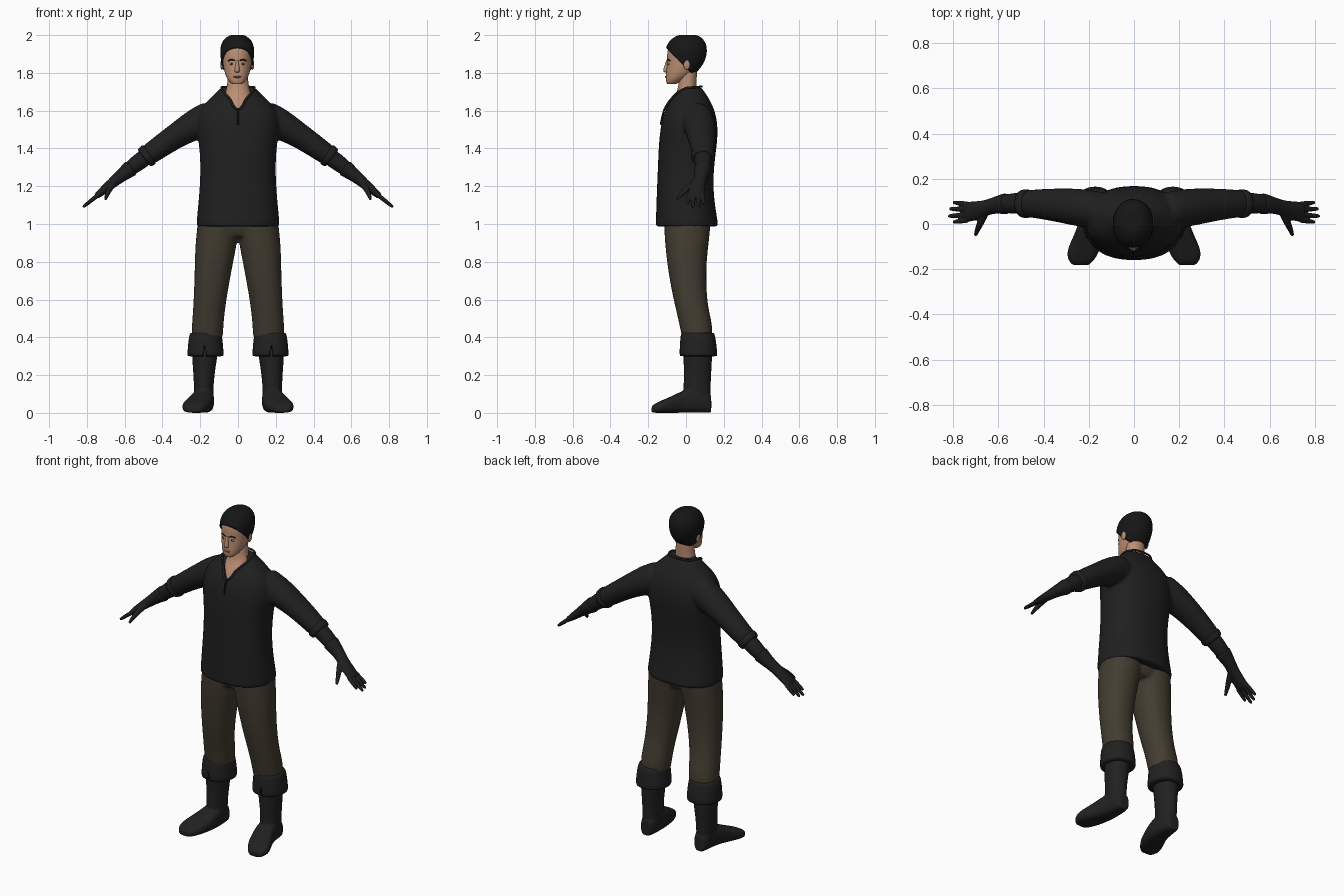
import bpy, bmesh, math
from mathutils import Vector

cube = bpy.data.objects.get("Cube")
if cube:
    bpy.data.objects.remove(cube, do_unlink=True)


def material(name, r, g, b):
    m = bpy.data.materials.new(name)
    m.use_nodes = True
    m.diffuse_color = (r, g, b, 1)
    bsdf = next(n for n in m.node_tree.nodes if n.type == 'BSDF_PRINCIPLED')
    bsdf.inputs["Base Color"].default_value = (r, g, b, 1)
    bsdf.inputs["Roughness"].default_value = 0.8
    return m


SHIRT = material("black cloth", .014, .014, .014)
PANTS = material("olive brown cloth", .056, .046, .03)
BOOT = material("dark leather", .015, .015, .015)
GLOVE = material("glove leather", .013, .013, .013)
HAIR = material("black hair", .008, .008, .008)
SKIN = material("tan skin", .5, .27, .17)
LIPS = material("lips", .32, .12, .09)
WHITE = material("eye white", .5, .47, .43)
IRIS = material("dark iris", .03, .02, .015)


def slab_rings(table, axis="z"):
    """Rings from bounds: (height, x0, x1, y0, y1), or (y, x0, x1, z0, z1)."""
    rings = []
    for h, a0, a1, b0, b1 in table:
        a, b, u, v = (a0 + a1) / 2, (b0 + b1) / 2, (a1 - a0) / 2, (b1 - b0) / 2
        if axis == "z":
            rings.append((Vector((a, b, h)), Vector((u, 0, 0)), Vector((0, v, 0))))
        else:
            rings.append((Vector((a, h, b)), Vector((u, 0, 0)), Vector((0, 0, v))))
    return rings


def limb_rings(table, side=1):
    """Rings across a path: (x, y, z, half thickness, half width)."""
    pts = [Vector((side * r[0], r[1], r[2])) for r in table]
    rings = []
    for i, r in enumerate(table):
        t = (pts[min(i + 1, len(pts) - 1)] - pts[max(i - 1, 0)]).normalized()
        v = Vector((0, 1, 0))
        v = (v - t * v.dot(t)).normalized()
        rings.append((pts[i], v.cross(t) * r[3], v * r[4]))
    return rings


def loft(bm, rings, square=1.0, seg=20):
    """Closed skin over rings; end rings are doubled to keep crisp ends."""
    def blend(p, q, k):
        return tuple(m.lerp(n, k) for m, n in zip(p, q))
    rings = ([rings[0], blend(rings[0], rings[1], .1)] + rings[1:-1]
             + [blend(rings[-1], rings[-2], .1), rings[-1]])
    loops = []
    for c, u, v in rings:
        loop = []
        for i in range(seg):
            a = math.tau * i / seg
            x, y = math.cos(a), math.sin(a)
            x = math.copysign(abs(x) ** square, x)
            y = math.copysign(abs(y) ** square, y)
            loop.append(bm.verts.new(c + u * x + v * y))
        loops.append(loop)
    for lo, hi in zip(loops, loops[1:]):
        for i in range(seg):
            j = (i + 1) % seg
            bm.faces.new((lo[i], lo[j], hi[j], hi[i]))
    bm.faces.new(loops[0][::-1])
    bm.faces.new(loops[-1])


def finish(name, bm, mat, subsurf=1, fuse=0, smooth=4, cutter=None, mirror=False):
    """Turn the mesh into an object; fuse is the voxel size that welds its parts."""
    bmesh.ops.recalc_face_normals(bm, faces=bm.faces[:])
    me = bpy.data.meshes.new(name)
    bm.to_mesh(me)
    bm.free()
    for p in me.polygons:
        p.use_smooth = True
    ob = bpy.data.objects.new(name, me)
    bpy.context.collection.objects.link(ob)
    me.materials.append(mat)
    if subsurf:
        m = ob.modifiers.new("round", 'SUBSURF')
        m.levels = m.render_levels = subsurf
    if fuse:
        m = ob.modifiers.new("weld", 'REMESH')
        m.mode, m.voxel_size, m.use_smooth_shade = 'VOXEL', fuse, True
        m = ob.modifiers.new("soften", 'SMOOTH')
        m.factor, m.iterations = .5, smooth
    if cutter:
        m = ob.modifiers.new("cut", 'BOOLEAN')
        m.operation, m.solver, m.object = 'DIFFERENCE', 'EXACT', cutter
    if mirror:
        m = ob.modifiers.new("mirror", 'MIRROR')
        m.use_mirror_merge = False
    return ob


def part(name, rings, mat, square=1.0, **kw):
    bm = bmesh.new()
    loft(bm, rings, square)
    return finish(name, bm, mat, **kw)


def prism_cutter(name, outline, y0, y1):
    bm = bmesh.new()
    f = bm.faces.new([bm.verts.new((x, y0, z)) for x, z in outline])
    ext = bmesh.ops.extrude_face_region(bm, geom=[f])["geom"]
    bmesh.ops.translate(bm, vec=(0, y1 - y0, 0),
                        verts=[e for e in ext if isinstance(e, bmesh.types.BMVert)])
    ob = finish(name, bm, BOOT, subsurf=0)
    ob.hide_render = True
    ob.display_type = 'WIRE'
    return ob


def ball(name, loc, size, mat, mirror=False):
    bm = bmesh.new()
    bmesh.ops.create_uvsphere(bm, u_segments=16, v_segments=10, radius=1)
    for v in bm.verts:
        v.co = Vector(a * b for a, b in zip(v.co, size)) + Vector(loc)
    return finish(name, bm, mat, subsurf=0, mirror=mirror)


def cord(name, pts, radius, mat, cyclic=False):
    cu = bpy.data.curves.new(name, 'CURVE')
    cu.dimensions, cu.bevel_depth, cu.bevel_resolution = '3D', radius, 2
    cu.use_fill_caps = True
    sp = cu.splines.new('BEZIER')
    sp.bezier_points.add(len(pts) - 1)
    for bp, p in zip(sp.bezier_points, pts):
        bp.co = p
        bp.handle_left_type = bp.handle_right_type = 'AUTO'
    sp.use_cyclic_u = cyclic
    ob = bpy.data.objects.new(name, cu)
    bpy.context.collection.objects.link(ob)
    cu.materials.append(mat)


# Shirt: torso and sleeves welded, with a V neck cut
torso = [(.985, .222, -.163, .172), (1.02, .22, -.16, .168), (1.1, .212, -.158, .154),
         (1.2, .203, -.154, .144), (1.32, .199, -.149, .15), (1.42, .207, -.145, .165),
         (1.5, .222, -.137, .17), (1.57, .217, -.124, .162), (1.63, .19, -.1, .142),
         (1.68, .13, -.062, .112), (1.725, .088, -.035, .08)]
sleeve = [(.14, .06, 1.57, .087, .08), (.22, .07, 1.53, .085, .087),
          (.3, .08, 1.485, .07, .08), (.39, .088, 1.425, .062, .07),
          (.46, .09, 1.375, .058, .062), (.49, .09, 1.355, .052, .057)]
bm = bmesh.new()
loft(bm, slab_rings([(z, -x, x, a, b) for z, x, a, b in torso]), .88, 28)
for s in (1, -1):
    loft(bm, limb_rings(sleeve, s))
neck_cut = prism_cutter("neckline_cutter", [(0, 1.605), (.09, 1.72), (.09, 1.78),
                                            (-.09, 1.78), (-.09, 1.72)], -.3, 0)
finish("shirt", bm, SHIRT, fuse=.01, cutter=neck_cut)
half = [(.042, -.08, 1.66), (.086, -.01, 1.716), (.072, .06, 1.725)]
cord("collar_trim", [(0, -.113, 1.608)] + half + [(0, .083, 1.728)]
     + [(-x, y, z) for x, y, z in reversed(half)], .006, SHIRT, True)
cord("neck_slit", [(0, -.114, 1.61), (0, -.125, 1.57), (0, -.134, 1.525)], .005, HAIR)

# Trousers: two legs and hips welded
leg = [(.39, .08, .245, -.02, .14), (.46, .076, .246, -.035, .142), (.53, .07, .24, -.05, .125),
       (.6, .06, .236, -.067, .113), (.7, .043, .232, -.087, .108), (.8, .024, .23, -.102, .11),
       (.9, .004, .227, -.113, .122), (1.03, -.015, .212, -.12, .135)]
bm = bmesh.new()
for s in (1, -1):
    loft(bm, slab_rings([(z, s * a, s * b, c, d) for z, a, b, c, d in leg]), .92)
loft(bm, slab_rings([(.93, -.12, .12, -.085, .1), (.98, -.19, .19, -.11, .125),
                     (1.08, -.19, .19, -.12, .13)]))
finish("trousers", bm, PANTS, fuse=.01)

# Boots: shaft and foot welded, then a turned-down cuff with a front notch
bm = bmesh.new()
loft(bm, slab_rings([(.05, .13, .232, -.02, .13), (.13, .13, .234, -.014, .131),
                     (.2, .124, .236, -.012, .134), (.27, .113, .243, -.014, .138),
                     (.36, .1, .245, -.014, .142)]))
loft(bm, slab_rings([(.134, .15, .212, 0, .09), (.11, .134, .226, 0, .12),
                     (.05, .125, .236, 0, .14), (-.02, .126, .252, 0, .118),
                     (-.08, .138, .282, 0, .086), (-.13, .156, .3, 0, .066),
                     (-.165, .18, .29, 0, .05), (-.182, .2, .27, .002, .034)], "y"), .7)
finish("boots", bm, BOOT, fuse=.006, smooth=2, mirror=True)
notch = prism_cutter("cuff_notch_cutter", [(.16, .28), (.19, .28), (.177, .355)], -.2, -.012)
part("boot_cuffs", slab_rings([(.298, .074, .27, -.036, .168), (.36, .078, .266, -.034, .163),
                               (.41, .083, .26, -.03, .155), (.425, .09, .252, -.024, .147)]),
     BOOT, .93, cutter=notch, mirror=True)

# Arms: sleeve rim, forearm wrap, and gloves with fingers
part("sleeve_rims", limb_rings([(.468, .09, 1.37, .059, .063), (.48, .09, 1.362, .063, .066),
                                (.498, .09, 1.348, .056, .06)]), SHIRT, mirror=True)
part("forearms", limb_rings([(.47, .09, 1.368, .045, .048), (.53, .092, 1.325, .046, .047),
                             (.59, .088, 1.278, .036, .038)]), GLOVE, mirror=True)
bm = bmesh.new()
loft(bm, limb_rings([(.563, .09, 1.298, .046, .048), (.59, .087, 1.278, .041, .043),
                     (.63, .08, 1.247, .033, .034), (.665, .068, 1.217, .028, .036),
                     (.705, .057, 1.184, .024, .044), (.75, .053, 1.147, .016, .045)]))
for base_y, tip_y, tip_x in ((.018, .008, .8), (.041, .035, .822), (.065, .067, .817), (.087, .096, .8)):
    finger = []
    for k, r in ((0, .013), (.5, .012), (.9, .01), (1, .006)):
        x = .735 + (tip_x - .735) * k
        finger.append((x, base_y + (tip_y - base_y) * k, 1.158 - (x - .735) * .8, r, r))
    loft(bm, limb_rings(finger), seg=10)
loft(bm, limb_rings([(.66, .045, 1.215, .018, .018), (.68, .005, 1.185, .017, .017),
                     (.693, -.025, 1.157, .013, .013), (.702, -.05, 1.13, .008, .008)]), seg=10)
finish("gloves", bm, GLOVE, fuse=.004, smooth=3, mirror=True)

# Neck, head and ears
part("neck", slab_rings([(1.56, -.09, .09, -.118, .05), (1.62, -.085, .085, -.1, .05),
                         (1.66, -.08, .08, -.076, .052), (1.7, -.064, .064, -.046, .056),
                         (1.75, -.056, .054, -.038, .056), (1.82, -.055, .053, -.035, .06)]), SKIN)
MID = -.004
skull = [(1.74, .026, -.1, -.055), (1.757, .047, -.108, -.02), (1.79, .065, -.107, .04),
         (1.83, .074, -.104, .078), (1.87, .079, -.101, .097), (1.91, .082, -.102, .104),
         (1.95, .077, -.09, .099), (1.98, .055, -.062, .077), (1.994, .027, -.03, .048)]
part("head", slab_rings([(z, MID - x, MID + x, a, b) for z, x, a, b in skull]), SKIN, .95)
for s in (1, -1):
    ball("ear", (MID + s * .081, .004, 1.843), (.008, .017, .027), SKIN)
    ball("eye", (MID + s * .029, -.089, 1.847), (.013, .009, .006), WHITE)
    ball("iris", (MID + s * .029, -.0945, 1.847), (.0055, .0045, .0055), IRIS)
    cord("eyebrow", [(MID + s * x, y, z) for x, y, z in
                     ((.012, -.1, 1.865), (.03, -.095, 1.87), (.047, -.084, 1.864))], .0035, HAIR)
part("nose", slab_rings([(1.803, MID - .012, MID + .012, -.116, -.09),
                         (1.813, MID - .015, MID + .015, -.123, -.09),
                         (1.835, MID - .009, MID + .009, -.115, -.09),
                         (1.866, MID - .007, MID + .007, -.104, -.09)]), SKIN)
ball("mouth", (MID, -.103, 1.779), (.022, .009, .006), LIPS)

# Hair: grown copy of the skull, trimmed by a slanted hairline
bm = bmesh.new()
grow = .009
loft(bm, slab_rings([(z + .006, MID - x - grow, MID + x + grow, a - grow, b + grow)
                     for z, x, a, b in skull]), .95, 32)
bmesh.ops.bisect_plane(bm, geom=bm.verts[:] + bm.edges[:] + bm.faces[:], clear_inner=True,
                       plane_co=(0, -.1, 1.928), plane_no=Vector((0, 1, 1)).normalized())
hair = finish("hair", bm, HAIR)
shell = hair.modifiers.new("thickness", 'SOLIDIFY')
shell.thickness, shell.offset = .008, -1
